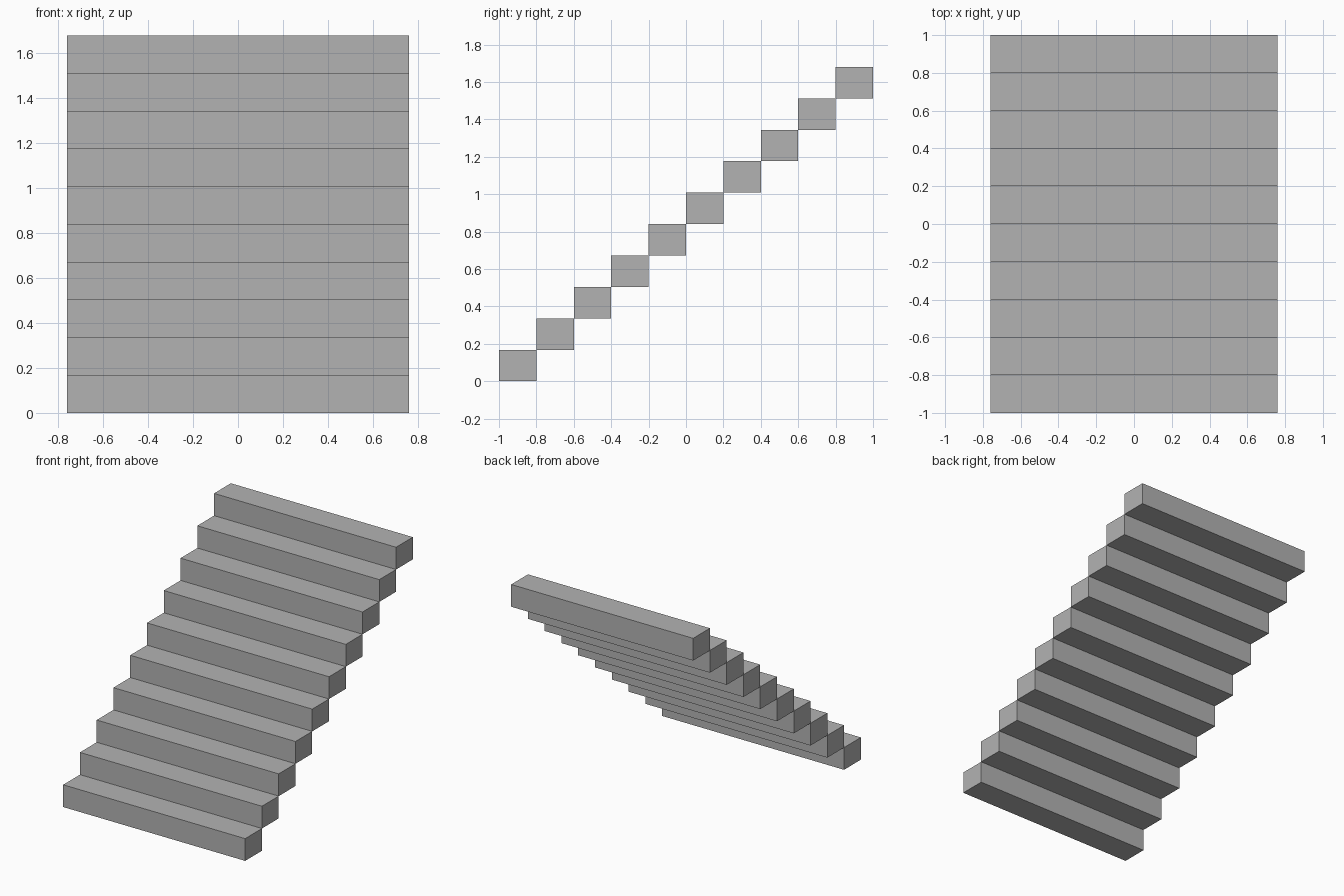
import bpy

cube = bpy.data.objects.get("Cube")
if cube:
    bpy.data.objects.remove(cube, do_unlink=True)

STEPS = 10
WIDTH, DEPTH, RISE = 1.52, 0.2, 0.168

# Plain grey stone
grey = bpy.data.materials.new("stone_grey")
grey.use_nodes = True
colour = (0.45, 0.45, 0.45, 1)
grey.diffuse_color = colour
grey.node_tree.nodes["Principled BSDF"].inputs["Base Color"].default_value = colour


def add_step(index):
    """One solid block, touching its neighbours only along an edge."""
    y = -1 + (index + 0.5) * DEPTH
    z = (index + 0.5) * RISE
    bpy.ops.mesh.primitive_cube_add(size=1, location=(0, y, z))
    step = bpy.context.object
    step.name = f"step_{index + 1}"
    step.scale = (WIDTH, DEPTH, RISE)
    bpy.ops.object.transform_apply(location=False, rotation=False, scale=True)
    step.data.materials.append(grey)


# Flight rising from front to back
for i in range(STEPS):
    add_step(i)
